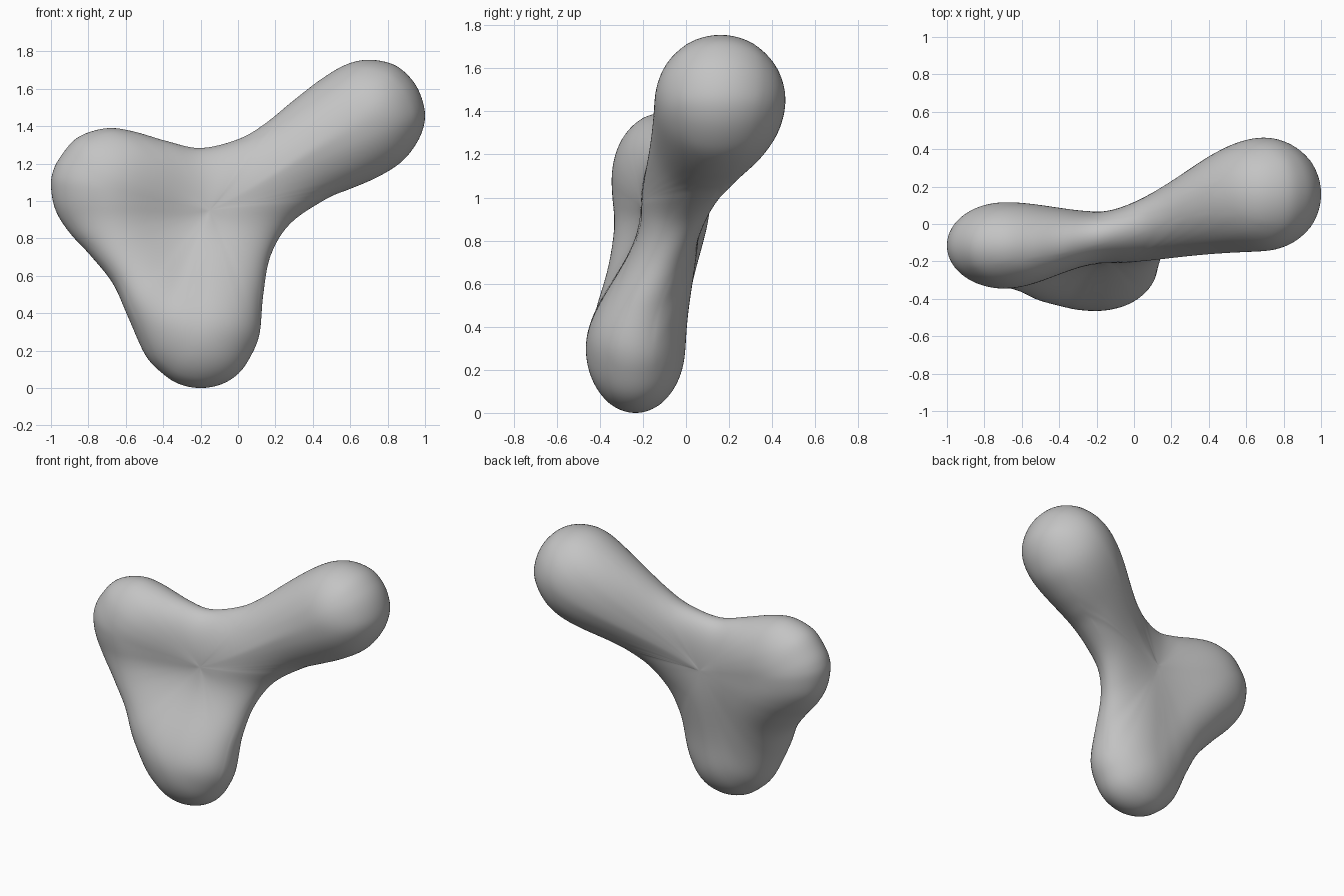
import bpy, bmesh, math
from mathutils import Vector
from mathutils.kdtree import KDTree
from mathutils.geometry import intersect_point_line

if "Cube" in bpy.data.objects:
    bpy.data.objects.remove(bpy.data.objects["Cube"])

# Front outline of the three-lobed body (x, z), clockwise from the left tip
OUTLINE = [(-1, 1.08), (-.985, 1.17), (-.94, 1.25), (-.87, 1.33), (-.78, 1.373),
           (-.67, 1.39), (-.54, 1.367), (-.38, 1.32), (-.2, 1.283), (0, 1.33),
           (.14, 1.41), (.3, 1.54), (.45, 1.655), (.58, 1.73), (.7, 1.755),
           (.83, 1.73), (.92, 1.66), (.975, 1.57), (1, 1.46), (.98, 1.36),
           (.925, 1.265), (.85, 1.19), (.73, 1.12), (.6, 1.065), (.47, 1.01),
           (.28, .88), (.175, .71), (.135, .5), (.115, .29), (.065, .165),
           (0, .075), (-.09, .02), (-.2, 0), (-.31, .02), (-.4, .075),
           (-.495, .176), (-.59, .385), (-.67, .56), (-.79, .71), (-.9, .83),
           (-.975, .95)]
# Body core and three lobes: (x, z), depth position y, half thickness
CORE = (Vector((-.18, .92)), -.073, .137)
LOBES = [(Vector((-.69, 1.08)), -.115, .233),
         (Vector((.70, 1.46)), .16, .308),
         (Vector((-.22, .31)), -.235, .234)]
EDGE_ROUND = .31
RINGS, STEPS = 40, 6


def smooth_loop(points):
    """Closed Catmull-Rom curve through the points."""
    pts = [Vector(p) for p in points]
    n, out = len(pts), []
    for i in range(n):
        a, b, c, d = (pts[(i + k) % n] for k in (-1, 0, 1, 2))
        for s in range(STEPS):
            t = s / STEPS
            out.append(.5 * (2 * b + (c - a) * t + (2 * a - 5 * b + 4 * c - d) * t * t
                             + (3 * b - a - 3 * c + d) * t ** 3))
    return out


loop = smooth_loop(OUTLINE)
N = len(loop)
tree = KDTree(N)
for i, p in enumerate(loop):
    tree.insert((p.x, p.y, 0), i)
tree.balance()


def edge_distance(p):
    i = tree.find((p.x, p.y, 0))[1]
    best = 9.0
    for j in (i - 1, i):
        a, b = loop[j], loop[(j + 1) % N]
        t = intersect_point_line(p, a, b)[1]
        best = min(best, (a.lerp(b, min(max(t, 0), 1)) - p).length)
    return best


def depth_and_thickness(p):
    """Blend from the core out along each arm, level over the lobes."""
    core, y, h = CORE
    for lobe, lobe_y, lobe_h in LOBES:
        arm = lobe - core
        t = min(max((p - core).dot(arm) / arm.length_squared, 0), 1)
        t = t * t * (3 - 2 * t)
        y += t * (lobe_y - CORE[1])
        h += t * (lobe_h - CORE[2])
    u = min(edge_distance(p) / EDGE_ROUND, 1)
    return y, h * math.sqrt(1 - (1 - u) ** 2)


# Body: front and back sheets that meet at a shared rim
bm = bmesh.new()
centre = Vector((-.15, .95))
rim = [bm.verts.new((p.x, depth_and_thickness(p)[0], p.y)) for p in loop]
sheets = {-1: [], 1: []}
for r in range(1, RINGS):
    f = math.sin(r / RINGS * math.pi / 2)
    flat = [centre.lerp(p, f) for p in loop]
    depth = [depth_and_thickness(p) for p in flat]
    for side, rings in sheets.items():
        rings.append([bm.verts.new((p.x, y + side * h, p.y))
                      for p, (y, h) in zip(flat, depth)])
y0, h0 = depth_and_thickness(centre)
for side, rings in sheets.items():
    pole = bm.verts.new((centre.x, y0 + side * h0, centre.y))
    rings.append(rim)
    for i in range(N):
        j = (i + 1) % N
        bm.faces.new((pole, rings[0][i], rings[0][j]))
        for inner, outer in zip(rings, rings[1:]):
            bm.faces.new((inner[i], outer[i], outer[j], inner[j]))
# Soften the ridges between the lobes, leaving the rounded edge in place
inside = [v for rings in sheets.values() for ring in rings[:RINGS - 9] for v in ring]
for _ in range(12):
    bmesh.ops.smooth_vert(bm, verts=inside, factor=.5, use_axis_y=True)
bmesh.ops.recalc_face_normals(bm, faces=bm.faces)

mesh = bpy.data.meshes.new("blob_body")
bm.to_mesh(mesh)
bm.free()
mesh.shade_smooth()
body = bpy.data.objects.new("blob_body", mesh)
bpy.context.collection.objects.link(body)

# Plain grey surface
grey = bpy.data.materials.new("plain_grey")
grey.diffuse_color = (.55, .55, .55, 1)
grey.use_nodes = True
grey.node_tree.nodes["Principled BSDF"].inputs["Base Color"].default_value = grey.diffuse_color
mesh.materials.append(grey)
